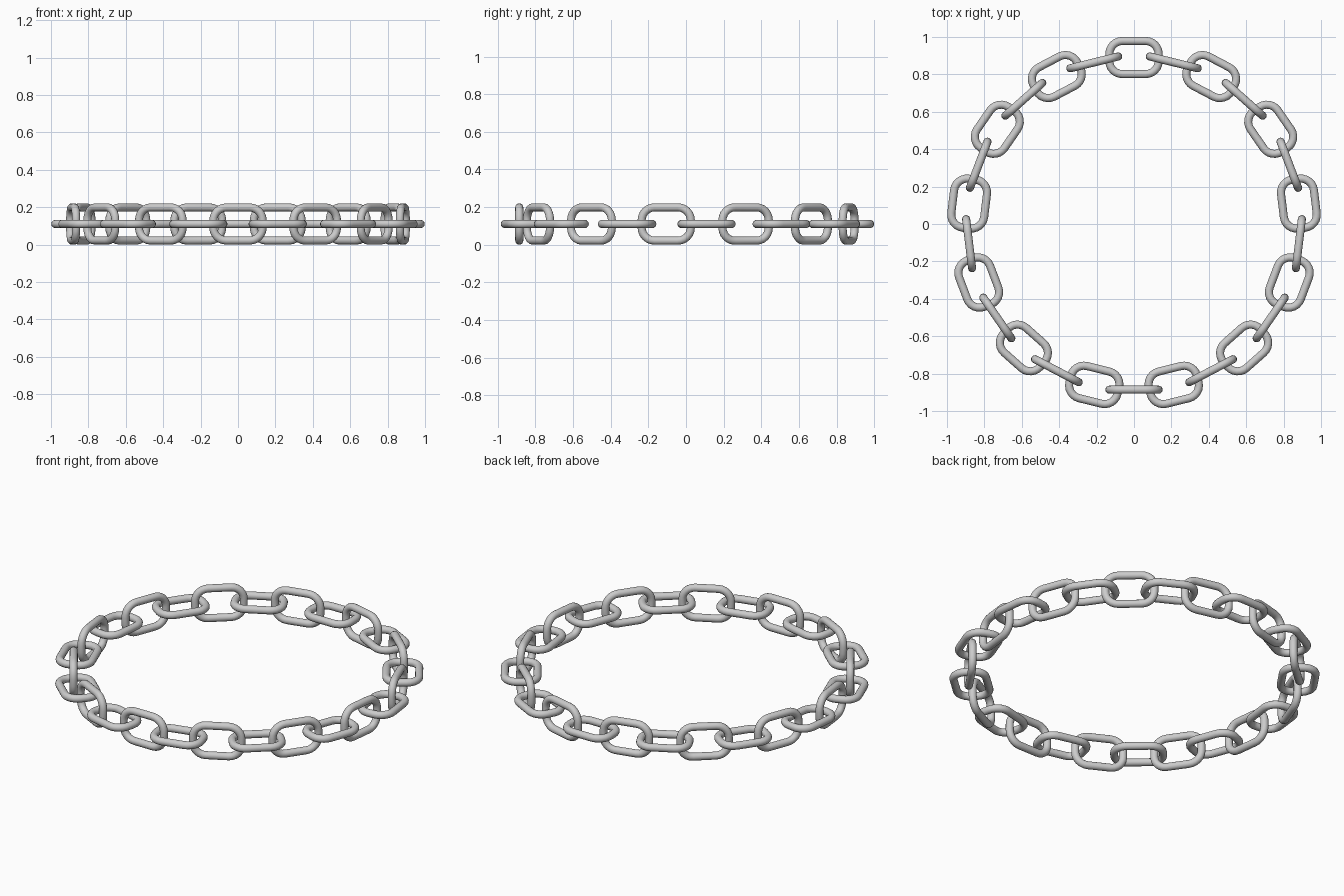
import bpy, math
from mathutils import Vector, Matrix

if "Cube" in bpy.data.objects:
    bpy.data.objects.remove(bpy.data.objects["Cube"])

LINKS = 26          # alternating flat and upright links
RING = 0.888        # radius of the ring of links
WIRE = 0.0215       # wire radius
HALF_L, HALF_W = 0.132, 0.0885   # link centreline half sizes
CORNER = 0.07       # bend radius
SIDES = 16

# centreline of one link: rounded rectangle in the local xy plane
path = []
for q, (sx, sy) in enumerate([(1, 1), (-1, 1), (-1, -1), (1, -1)]):
    cx, cy = sx * (HALF_L - CORNER), sy * (HALF_W - CORNER)
    for k in range(7):
        a = math.pi / 2 * (q + k / 6)
        d = Vector((math.cos(a), math.sin(a), 0))
        path.append((Vector((cx, cy, 0)) + d * CORNER, d))

# sweep a round wire along the centreline
verts, faces = [], []
n = len(path)
for i, (p, d) in enumerate(path):
    for j in range(SIDES):
        t = 2 * math.pi * j / SIDES
        verts.append(p + d * WIRE * math.cos(t) + Vector((0, 0, WIRE * math.sin(t))))
        i2, j2 = (i + 1) % n, (j + 1) % SIDES
        faces.append((i * SIDES + j, i2 * SIDES + j, i2 * SIDES + j2, i * SIDES + j2))
mesh = bpy.data.meshes.new("chain_link")
mesh.from_pydata(verts, [], faces)
mesh.shade_smooth()

# place the links around the ring, turning every other one upright
height = HALF_W + WIRE
for i in range(LINKS):
    a = 2 * math.pi * i / LINKS
    flat = i % 2 == 0
    link = bpy.data.objects.new("flat_link" if flat else "upright_link", mesh)
    link.matrix_world = (Matrix.Translation((RING * math.sin(a), RING * math.cos(a) + 0.002, height))
                         @ Matrix.Rotation(-a, 4, 'Z')
                         @ Matrix.Rotation(0 if flat else math.pi / 2, 4, 'X'))
    bpy.context.collection.objects.link(link)
